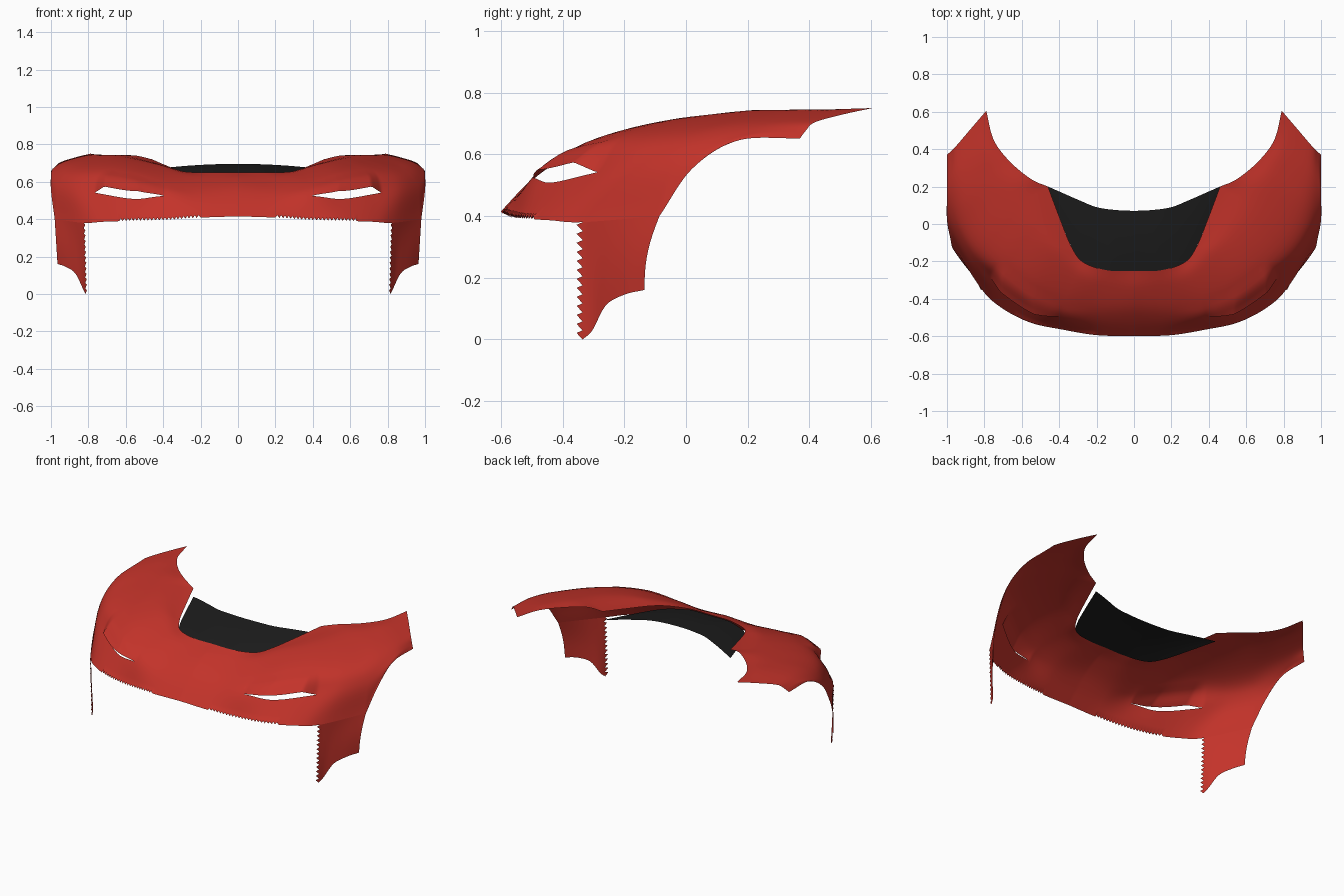
import bpy
import bmesh
import math
from mathutils import Vector

cube = bpy.data.objects.get("Cube")
if cube:
    bpy.data.objects.remove(cube)


def make_material(name, rgb):
    mat = bpy.data.materials.new(name)
    mat.use_nodes = True
    color = (*rgb, 1)
    mat.diffuse_color = color
    mat.node_tree.nodes["Principled BSDF"].inputs["Base Color"].default_value = color
    return mat


RED = make_material("red paint", (.55, .033, .023))
BLACK = make_material("black panel", (.012, .012, .012))


def spline(points, t):
    """Smooth curve through the points, one unit of t per point."""
    p = [Vector(q) for q in points]
    p = [2 * p[0] - p[1]] + p + [2 * p[-1] - p[-2]]
    i = min(max(int(t), 0), len(points) - 2)
    f = t - i
    a, b, c, d = p[i:i + 4]
    return b + (c - a) * f / 2 + (2 * a - 5 * b + 4 * c - d) * f**2 / 2 + (3 * b - a - 3 * c + d) * f**3 / 2


def rail(points, corner, t):
    """Spline with a sharp corner at one of its points (0 for none)."""
    if t < corner:
        return spline(points[:corner + 1], t)
    return spline(points[corner:], t - corner)


def add_sheet(bm, point, us, vs):
    """Grid of quads through point(u, v), with u and v as index-step lists."""
    grid = [[bm.verts.new(point(u, v)) for v in vs] for u in us]
    for left, right in zip(grid, grid[1:]):
        for j in range(len(vs) - 1):
            bm.faces.new((left[j], right[j], right[j + 1], left[j + 1]))


def finish(name, bm, mat):
    bmesh.ops.remove_doubles(bm, verts=bm.verts, dist=.0002)
    mesh = bpy.data.meshes.new(name)
    bm.to_mesh(mesh)
    bm.free()
    mesh.materials.append(mat)
    obj = bpy.data.objects.new(name, mesh)
    bpy.context.collection.objects.link(obj)
    mirror = obj.modifiers.new("mirror", 'MIRROR')
    mirror.use_clip = True
    bpy.ops.object.select_all(action='DESELECT')
    obj.select_set(True)
    bpy.context.view_layer.objects.active = obj
    bpy.ops.object.shade_smooth_by_angle(angle=math.radians(35))


def steps(start, end, n):
    return [start + (end - start) * k / n for k in range(n + 1)]


# Rails running from the nose centre round the fender to the rear tip
bottom = [(0, -.6, .415), (.2, -.594, .408), (.38, -.565, .395), (.56, -.525, .391),
          (.72, -.44, .386), (.825, -.335, .38), (.98, -.086, .4), (1, .022, .555),
          (1, .17, .645), (1, .37, .652)]
belt = [(0, -.52, .5), (.2, -.515, .5), (.39, -.495, .523), (.55, -.44, .508),
        (.72, -.325, .533), (.86, -.2, .562), (.96, -.04, .58), (.988, .09, .63),
        (.988, .225, .669), (.98, .388, .676)]
brow = [(0, -.44, .567), (.2, -.44, .56), (.38, -.42, .584), (.55, -.35, .625),
        (.69, -.24, .65), (.8, -.12, .662), (.88, .01, .672), (.91, .14, .694),
        (.93, .275, .706), (.95, .418, .704)]
crown = [(0, -.34, .62), (.16, -.33, .617), (.31, -.28, .641), (.45, -.15, .69),
         (.55, -.04, .714), (.63, .07, .728), (.7, .18, .737), (.76, .28, .74),
         (.81, .38, .741), (.87, .512, .73)]
inner = [(0, -.25, .65), (.14, -.248, .65), (.27, -.205, .652), (.335, -.12, .668),
         (.4, .04, .694), (.46, .2, .72), (.55, .24, .74), (.665, .335, .742),
         (.75, .45, .745), (.79, .605, .75)]
rails = [(bottom, 6), (belt, 0), (brow, 0), (crown, 0), (inner, 5)]


def shell_point(t, s):
    return spline([rail(points, corner, t) for points, corner in rails], s)


def bumper_point(t, s):
    p = shell_point(t, s)
    # Ragged lower edge
    if s == 0 and 1 < t < 3.4 and round(t * 18) % 2:
        p.z += .014
    return p


def hood_point(t, s):
    p = shell_point(t, s)
    # Lift the lower lip of the hood out over the headlight slot
    opening = max(0, min(1, (t - 2) * 1.1, (4.3 - t) * 3))
    fade = max(0, 2 - s)
    return p + Vector((0, -.035, .042)) * opening * fade


# Bumper and hood sheets, welded everywhere but at the headlight slots
around = steps(0, 9, 162)
body = bmesh.new()
add_sheet(body, bumper_point, around, steps(0, 1, 6))
add_sheet(body, hood_point, around, steps(1, 4, 18))
finish("hood_and_fenders", body, RED)

# Side skirt dropping in front of the wheel arch
skirt_foot = [(.815, -.335, 0), (.83, -.303, .03), (.87, -.26, .11),
              (.92, -.2, .145), (.965, -.135, .16)]


def skirt_point(u, v):
    p = spline(skirt_foot, u * 4).lerp(rail(bottom, 6, 5 + u), v)
    p.y -= .014 * u * math.sin(math.pi * v)
    # Ragged front edge
    if u == 0 and round(v * 26) % 2:
        p += Vector((-.008, -.02, .006))
    return p


skirt = bmesh.new()
add_sheet(skirt, skirt_point, steps(0, 1, 18), steps(0, 1, 26))
finish("side_skirts", skirt, RED)

# Dark panel filling the opening behind the nose
panel_back = [(0, .07, .695), (.1, .075, .694), (.2, .09, .69), (.3, .13, .683),
              (.38, .165, .675), (.46, .2, .664)]


def panel_point(t, s):
    front = rail(inner, 5, t)
    front.z -= .004 + .013 * max(0, t - 1)
    p = front.lerp(spline(panel_back, t), s)
    p.z += .008 * math.sin(math.pi * s) * (1 - t / 5)
    return p


panel = bmesh.new()
add_sheet(panel, panel_point, steps(0, 5, 40), steps(0, 1, 8))
finish("centre_panel", panel, BLACK)
